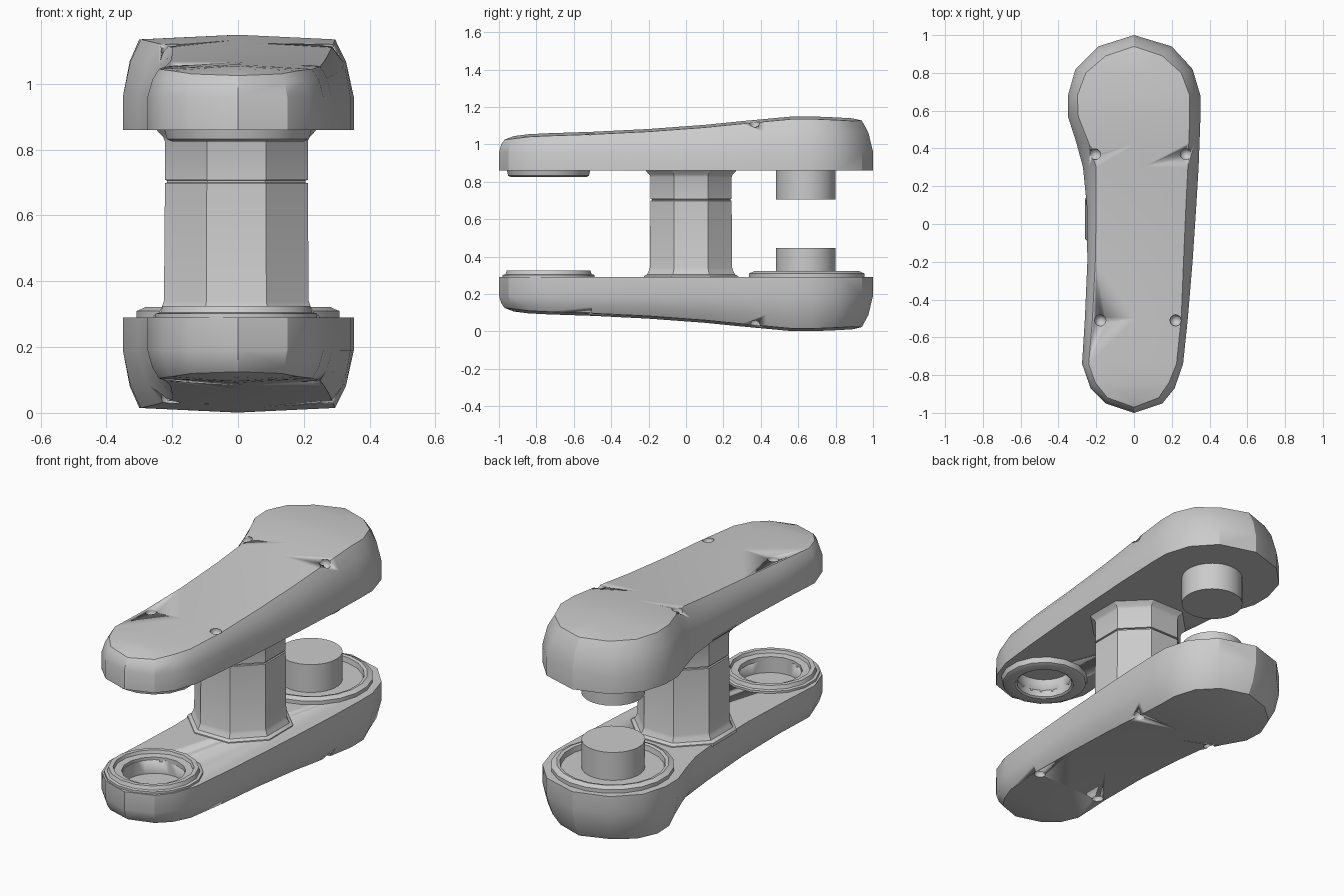
import bpy, bmesh, math

if "Cube" in bpy.data.objects:
    bpy.data.objects.remove(bpy.data.objects["Cube"])

H = 1.15  # overall height; the lower half mirrors the upper one in z

# stations along the plate: outer y, left x, right x, rim y, left x, right x, z
STATIONS = [
    (-.95, -.15, .15, -.92, -.14, .13, 1.03),
    (-.87, -.23, .215, -.84, -.205, .185, 1.04),
    (-.74, -.275, .26, -.74, -.24, .225, 1.045),
    (-.50, -.26, .285, -.50, -.22, .25, 1.053),
    (-.20, -.247, .31, -.20, -.205, .262, 1.068),
    (.10, -.25, .33, .10, -.20, .275, 1.09),
    (.30, -.27, .342, .30, -.20, .285, 1.11),
    (.43, -.305, .347, .43, -.24, .29, 1.122),
    (.57, -.35, .352, .57, -.295, .295, 1.135),
    (.68, -.35, .352, .68, -.30, .295, 1.135),
    (.82, -.31, .31, .80, -.255, .25, 1.13),
    (.94, -.19, .20, .89, -.15, .15, 1.125),
]


def finish(name, bm, angle=30):
    bmesh.ops.recalc_face_normals(bm, faces=bm.faces)
    me = bpy.data.meshes.new(name)
    bm.to_mesh(me)
    bm.free()
    ob = bpy.data.objects.new(name, me)
    bpy.context.collection.objects.link(ob)
    bpy.ops.object.select_all(action='DESELECT')
    ob.select_set(True)
    bpy.context.view_layer.objects.active = ob
    if angle:
        bpy.ops.object.shade_smooth_by_angle(angle=math.radians(angle))
    return ob


def lathe(name, profile, x, y, sides, flip=False, closed=False, angle=30):
    """Turn a (radius, z) profile; open profiles get end caps."""
    bm = bmesh.new()
    rings = []
    for r, z in profile:
        rings.append([bm.verts.new((x + r * math.cos((k + .5) * math.tau / sides),
                                    y + r * math.sin((k + .5) * math.tau / sides),
                                    H - z if flip else z)) for k in range(sides)])
    n = len(rings)
    for i in range(n if closed else n - 1):
        a, b = rings[i], rings[(i + 1) % n]
        for k in range(sides):
            j = (k + 1) % sides
            bm.faces.new((a[k], a[j], b[j], b[k]))
    if not closed:
        bm.faces.new(rings[0])
        bm.faces.new(rings[-1])
    return finish(name, bm, angle)


def cut(target, cutter):
    cutter.hide_render = True
    cutter.hide_viewport = False
    cutter.display_type = 'WIRE'
    mod = target.modifiers.new("cut", 'BOOLEAN')
    mod.operation = 'DIFFERENCE'
    mod.solver = 'EXACT'
    mod.object = cutter
    bpy.context.view_layer.objects.active = target
    bpy.ops.object.modifier_apply(modifier=mod.name)
    bpy.data.objects.remove(cutter)


def plate(name, flip):
    bm = bmesh.new()
    fz = (lambda z: H - z) if flip else (lambda z: z)
    # matching outer and rim loops, counter-clockwise from the front tip
    outer = [(0, -1)] + [(s[2], s[0]) for s in STATIONS] + [(0, 1)]
    outer += [(s[1], s[0]) for s in reversed(STATIONS)]
    rim = [(0, -.97, 1.025)] + [(s[5], s[3], s[6]) for s in STATIONS] + [(0, .94, 1.127)]
    rim += [(s[4], s[3], s[6]) for s in reversed(STATIONS)]
    loops = [[], [], [], []]
    for (ox, oy), (rx, ry, rz) in zip(outer, rim):
        mid = .96
        loops[0].append(bm.verts.new((ox, oy, fz(.86))))
        loops[1].append(bm.verts.new((ox, oy, fz(mid))))
        loops[2].append(bm.verts.new((ox + (rx - ox) * .42, oy + (ry - oy) * .42,
                                      fz(mid + (rz - mid) * .62))))
        loops[3].append(bm.verts.new((rx, ry, fz(rz))))
    n = len(outer)
    for a, b in zip(loops, loops[1:]):
        for k in range(n):
            j = (k + 1) % n
            bm.faces.new((a[k], a[j], b[j], b[k]))
    bm.faces.new(loops[0])
    # crowned outer face with a central spine
    top, m = loops[3], len(STATIONS)
    spine = [bm.verts.new(((s[4] + s[5]) / 2, s[3], fz(s[6] + .014))) for s in STATIONS]
    for i in range(m - 1):
        r0, r1, l0, l1 = top[1 + i], top[2 + i], top[n - 1 - i], top[n - 2 - i]
        bm.faces.new((spine[i], r0, r1, spine[i + 1]))
        bm.faces.new((spine[i], spine[i + 1], l1, l0))
    for tip, i in ((top[0], 0), (top[m + 1], m - 1)):
        bm.faces.new((tip, top[1 + i], spine[i]))
        bm.faces.new((tip, spine[i], top[n - 1 - i]))
    ob = finish(name, bm)

    # screw dimples along the rim
    for x, y, z in ((-.205, .37, 1.108), (.275, .37, 1.108),
                    (-.178, -.51, 1.05), (.22, -.51, 1.05)):
        sb = bmesh.new()
        bmesh.ops.create_uvsphere(sb, u_segments=12, v_segments=8, radius=.031)
        bmesh.ops.translate(sb, verts=sb.verts, vec=(x, y, fz(z)))
        cut(ob, finish("dimple_cutter", sb))
    # socket recess
    r = .162 if flip else .145
    cut(ob, lathe("socket_cutter", [(r, .80), (r, .935)], 0, -.735, 24, flip))
    return ob


plate("upper_plate", False)
plate("lower_plate", True)

# socket collars and the raised ring round the lower peg
lathe("upper_socket_collar", [(.145, .87), (.145, .832), (.155, .825), (.205, .825),
      (.22, .832), (.23, .87)], 0, -.735, 16, closed=True)
lathe("lower_socket_collar", [(.162, .28), (.162, .305), (.20, .308), (.205, .325),
      (.228, .325), (.235, .305), (.25, .302), (.25, .28)], -.005, -.735, 16, closed=True)
lathe("lower_peg_ring", [(.262, .28), (.268, .318), (.285, .322), (.298, .315),
      (.312, .31), (.312, .28)], 0, .645, 20, closed=True)

# pegs
for name, flip in (("upper_peg", False), ("lower_peg", True)):
    lathe(name, [(.16, .88), (.16, .705)], 0, .64, 32, flip)

# eight-sided column with flared ends and a seam
C = 1 / math.cos(math.pi / 8)
lathe("column", [(r * C, z) for r, z in (
    (.255, .28), (.252, .295), (.235, .305), (.225, .325), (.22, .34), (.217, .698), (.21, .70),
    (.21, .706), (.217, .708), (.217, .825), (.222, .838), (.236, .852), (.25, .87))],
    -.005, .027, 8, angle=25)
